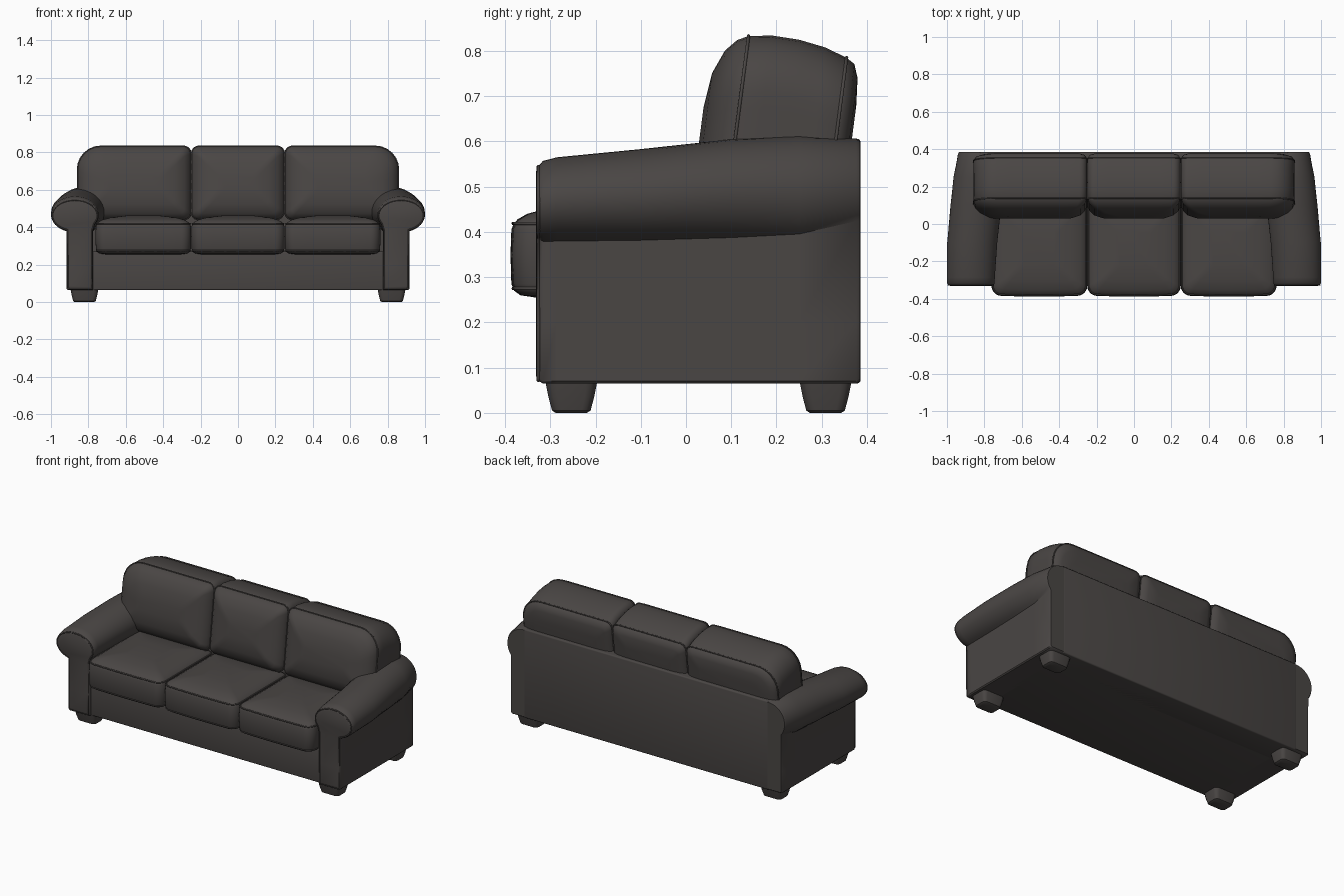
import bpy, bmesh, math
from mathutils import Vector

cube = bpy.data.objects.get("Cube")
if cube:
    bpy.data.objects.remove(cube, do_unlink=True)

leather = bpy.data.materials.new("dark_brown_grey_leather")
leather.use_nodes = True
COLOUR = (0.068, 0.061, 0.058, 1)
leather.diffuse_color = COLOUR
shader = leather.node_tree.nodes["Principled BSDF"]
shader.inputs["Base Color"].default_value = COLOUR
shader.inputs["Roughness"].default_value = 0.7


def finish(name, bm, angle=40):
    bmesh.ops.recalc_face_normals(bm, faces=bm.faces)
    mesh = bpy.data.meshes.new(name)
    bm.to_mesh(mesh)
    bm.free()
    mesh.materials.append(leather)
    ob = bpy.data.objects.new(name, mesh)
    bpy.context.collection.objects.link(ob)
    bpy.ops.object.select_all(action='DESELECT')
    ob.select_set(True)
    bpy.context.view_layer.objects.active = ob
    bpy.ops.object.shade_smooth_by_angle(angle=math.radians(angle))
    return ob


def loft(name, rings, angle=40):
    """Skin a list of equal-length closed rings and cap both ends."""
    bm = bmesh.new()
    loops = [[bm.verts.new(p) for p in ring] for ring in rings]
    for a, b in zip(loops, loops[1:]):
        for i in range(len(a)):
            j = (i + 1) % len(a)
            bm.faces.new((a[i], a[j], b[j], b[i]))
    bm.faces.new(loops[0])
    bm.faces.new(loops[-1])
    return finish(name, bm, angle)


def piping(name, ring, radius=0.004):
    """Thin welt cord along a closed ring."""
    curve = bpy.data.curves.new(name, 'CURVE')
    curve.dimensions = '3D'
    curve.bevel_depth = radius
    curve.bevel_resolution = 1
    spline = curve.splines.new('POLY')
    spline.points.add(len(ring) - 1)
    for point, p in zip(spline.points, ring):
        point.co = (*p, 1)
    spline.use_cyclic_u = True
    curve.materials.append(leather)
    bpy.context.collection.objects.link(bpy.data.objects.new(name, curve))


def outline(u0, u1, v0, v1, radii, inset=0.0, steps=6, sides=6):
    """Rounded rectangle; radii start at the (u1, v1) corner, anticlockwise."""
    u0, u1, v0, v1 = u0 + inset, u1 - inset, v0 + inset, v1 - inset
    limit = 0.45 * min(u1 - u0, v1 - v0)
    corners = []
    for k, (u, v, su, sv) in enumerate(((u1, v1, -1, -1), (u0, v1, 1, -1),
                                        (u0, v0, 1, 1), (u1, v0, -1, 1))):
        r = min(max(radii[k] - inset * 0.5, 0.02), limit)
        arc = [math.pi / 2 * (k + i / steps) for i in range(steps + 1)]
        corners.append([Vector((u + su * r + r * math.cos(a),
                                v + sv * r + r * math.sin(a))) for a in arc])
    points = []
    for k, arc in enumerate(corners):
        points += arc
        after = corners[(k + 1) % 4][0]
        points += [arc[-1].lerp(after, i / sides) for i in range(1, sides)]
    return points


def box(name, lo, hi, bevel):
    bm = bmesh.new()
    bmesh.ops.create_cube(bm, size=1)
    for v in bm.verts:
        v.co = [lo[i] + (v.co[i] + 0.5) * (hi[i] - lo[i]) for i in range(3)]
    bmesh.ops.bevel(bm, geom=bm.edges[:], offset=bevel, segments=3,
                    profile=0.5, affect='EDGES')
    return finish(name, bm)


# Frame: seat base and back
box("seat_base", (-0.80, -0.312, 0.065), (0.80, 0.38, 0.27), 0.006)
box("back_frame", (-0.825, 0.22, 0.065), (0.825, 0.386, 0.606), 0.008)


# Rolled arms: wall profile with an elliptical roll on top
def arm_ring(s, y, cx, rx, cz, rz, inset=0.0):
    outer, inner, floor = 0.916 - inset, 0.775 + inset, 0.065 + inset
    rx, rz = rx - inset, rz - inset
    start = -math.acos(min(0.95, (outer + 0.002 - cx) / rx))
    end = math.radians(212)
    ring = [(outer - 0.006, floor), (outer, floor + 0.006), (outer, 0.2)]
    for i in range(33):
        a = start + (end - start) * i / 32
        ring.append((cx + rx * math.cos(a), cz + rz * math.sin(a)))
    ring += [(inner, 0.38), (inner, 0.2), (inner, floor)]
    return [Vector((s * x, y, z)) for x, z in ring]


ARM_STATIONS = [
    (-0.331, 0.872, 0.127, 0.463, 0.088, 0.016),
    (-0.327, 0.872, 0.127, 0.463, 0.088, 0.006),
    (-0.316, 0.872, 0.127, 0.465, 0.092),
    (-0.285, 0.872, 0.128, 0.469, 0.096),
    (-0.1, 0.865, 0.134, 0.478, 0.105),
    (0.1, 0.845, 0.136, 0.487, 0.118),
    (0.25, 0.835, 0.130, 0.490, 0.123),
    (0.376, 0.826, 0.115, 0.492, 0.114),
    (0.385, 0.826, 0.115, 0.492, 0.114, 0.006),
]
for side, s in (("left", 1), ("right", -1)):
    loft(side + "_arm", [arm_ring(s, *st) for st in ARM_STATIONS])
    piping(side + "_arm_piping", arm_ring(s, -0.326, *ARM_STATIONS[1][1:]))


# Cushions: inner edge, outer edge, outer corner radius, mirror sign
COLUMNS = [("left", 0.252, 0.76, 1), ("middle", -0.248, 0.248, 1),
           ("right", 0.252, 0.76, -1)]


# Seat cushions, layered upwards with a soft crown
def seat_ring(x0, x1, s, inset, z):
    flat = outline(x0, x1, -0.383, 0.13, (0.03, 0.03, 0.05, 0.05), inset)
    mid, half = (x0 + x1) / 2, (x1 - x0) / 2
    ring = []
    for p in flat:
        # front edge bows forward slightly in the middle
        bow = 0.006 * (1 - ((p.x - mid) / half) ** 2) if p.y < 0 else 0
        ring.append(Vector((s * p.x, p.y - bow + 0.003, z)))
    return ring


SEAT_LAYERS = [(0.06, 0.254), (0.02, 0.260), (0.006, 0.270), (0, 0.285),
               (-0.002, 0.35), (0, 0.405), (0.005, 0.418), (0.014, 0.428),
               (0.035, 0.440), (0.08, 0.452), (0.16, 0.462)]
for side, x0, x1, s in COLUMNS:
    loft(side + "_seat_cushion", [seat_ring(x0, x1, s, *l) for l in SEAT_LAYERS])
    piping(side + "_seat_top_piping", seat_ring(x0, x1, s, 0.004, 0.419))
    piping(side + "_seat_bottom_piping", seat_ring(x0, x1, s, 0.004, 0.275))


# Back cushions, layered front to rear and leaning backwards
def back_ring(x0, x1, s, corner, y, inset, top):
    flat = outline(x0, x1, 0.44, top, (corner, 0.04, 0.04, 0.05), inset)
    return [Vector((s * p.x, y + 0.13 * (p.y - 0.6), p.y)) for p in flat]


BACK_LAYERS = [(0.029, 0.16, 0.836), (0.038, 0.085, 0.836),
               (0.060, 0.035, 0.836), (0.084, 0.011, 0.835),
               (0.108, 0, 0.833), (0.16, -0.001, 0.833),
               (0.22, -0.001, 0.824), (0.28, 0, 0.808), (0.331, 0, 0.785),
               (0.350, 0.011, 0.782), (0.361, 0.04, 0.78), (0.366, 0.1, 0.78)]
for side, x0, x1, s in COLUMNS:
    middle = side == "middle"
    shape = (x0, x1 if middle else 0.858, s, 0.04 if middle else 0.125)
    loft(side + "_back_cushion", [back_ring(*shape, *l) for l in BACK_LAYERS])
    piping(side + "_back_front_piping", back_ring(*shape, *BACK_LAYERS[4]))
    piping(side + "_back_rear_piping", back_ring(*shape, *BACK_LAYERS[8]))


# Tapered feet
LEG_LAYERS = [(0.024, 0), (0.016, 0.005), (0.008, 0.035), (0, 0.075)]
for end, y0, y1 in (("front", -0.312, -0.195), ("rear", 0.25, 0.367)):
    for side, s in (("left", 1), ("right", -1)):
        rings = []
        for inset, z in LEG_LAYERS:
            flat = outline(0.745, 0.897, y0, y1, (0.025,) * 4, inset, 3, 1)
            rings.append([Vector((s * p.x, p.y, z)) for p in flat])
        loft(f"{end}_{side}_leg", rings)
